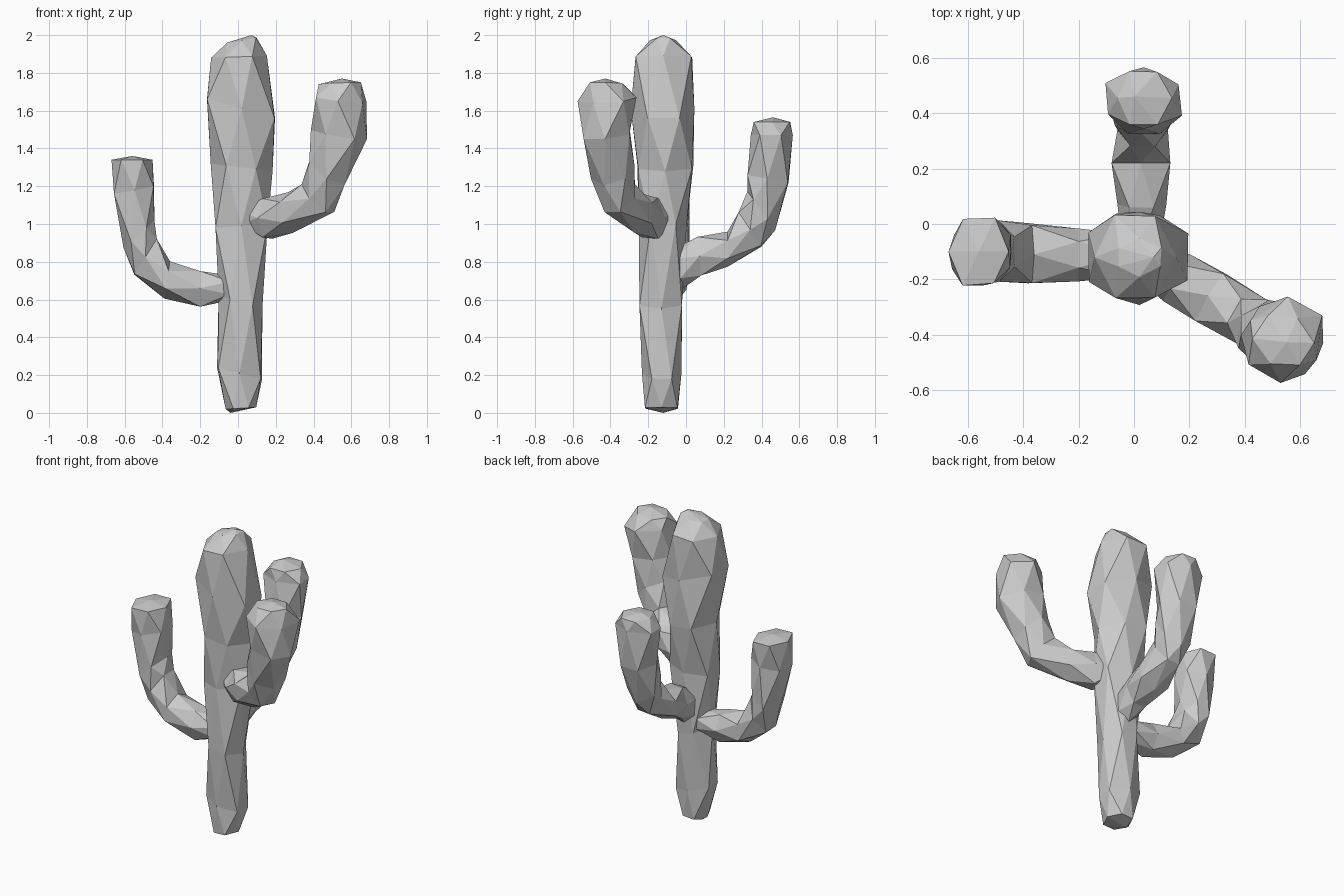
import bpy, bmesh, random
from math import cos, sin, pi
from mathutils import Vector

cube = bpy.data.objects.get("Cube")
if cube:
    bpy.data.objects.remove(cube)

random.seed(4)
SIDES = 6

grey = bpy.data.materials.new("plain_grey")
grey.use_nodes = True
grey.diffuse_color = (0.6, 0.6, 0.6, 1)
grey.node_tree.nodes["Principled BSDF"].inputs["Base Color"].default_value = (0.6, 0.6, 0.6, 1)


def faceted_limb(name, origin, direction, rings, tip, foot):
    """Loft twisted rings: (inner reach, z), (outer reach, z), half width, side shift."""
    along = Vector((*direction, 0)).normalized()
    side = Vector((-along.y, along.x, 0))
    base = Vector((*origin, 0))
    up = Vector((0, 0, 1))

    def place(reach, z, shift=0):
        return base + along * reach + up * z + side * shift

    bm = bmesh.new()
    loops = []
    for n, (inner, outer, width, shift) in enumerate(rings):
        a, b = place(*inner, shift), place(*outer, shift)
        centre, u, v = (a + b) / 2, (b - a) / 2, side * width
        turned = n % 2
        # widen the axis that has no corner on it
        if turned:
            u = u / cos(pi / SIDES)
        else:
            v = v / cos(pi / SIDES)
        loop = []
        for i in range(SIDES):
            t = 2 * pi * (i + turned / 2) / SIDES
            wobble = 1 + random.uniform(-0.07, 0.03)
            loop.append(bm.verts.new(centre + (u * cos(t) + v * sin(t)) * wobble))
        loops.append(loop)
    # triangle bands between neighbouring rings
    for n, (a, b) in enumerate(zip(loops, loops[1:])):
        for i in range(SIDES):
            j = (i + 1) % SIDES
            if n % 2:
                bm.faces.new((a[i], b[j], b[i]))
                bm.faces.new((a[i], a[j], b[j]))
            else:
                bm.faces.new((a[i], a[j], b[i]))
                bm.faces.new((a[j], b[j], b[i]))
    # end caps
    for loop, point in ((loops[0], foot), (loops[-1], tip)):
        apex = bm.verts.new(place(*point))
        for i in range(SIDES):
            bm.faces.new((loop[i], loop[(i + 1) % SIDES], apex))
    bmesh.ops.recalc_face_normals(bm, faces=bm.faces)
    mesh = bpy.data.meshes.new(name)
    bm.to_mesh(mesh)
    bm.free()
    mesh.materials.append(grey)
    obj = bpy.data.objects.new(name, mesh)
    bpy.context.collection.objects.link(obj)
    return obj


# Trunk, widening towards the top
faceted_limb("trunk", (0, -0.12), (1, 0), [
    ((-0.07, 0.02), (0.10, 0.03), 0.09, -0.01),
    ((-0.11, 0.24), (0.125, 0.18), 0.105, -0.01),
    ((-0.10, 0.62), (0.135, 0.55), 0.115, -0.01),
    ((-0.12, 0.98), (0.155, 1.00), 0.13, 0.0),
    ((-0.145, 1.32), (0.18, 1.28), 0.15, 0.01),
    ((-0.16, 1.66), (0.20, 1.56), 0.175, 0.0),
    ((-0.14, 1.88), (0.15, 1.89), 0.15, 0.0),
    ((-0.06, 1.96), (0.10, 1.985), 0.07, 0.0),
], (0.07, 2.0), (-0.04, 0.0))

# Arm reaching forward to the left
faceted_limb("left_arm", (0, -0.10), (0.86, -0.51), [
    ((0.05, 1.10), (0.06, 0.97), 0.07, 0),
    ((0.18, 1.14), (0.18, 0.925), 0.10, 0),
    ((0.31, 1.17), (0.34, 0.95), 0.10, 0),
    ((0.42, 1.21), (0.57, 1.06), 0.10, 0),
    ((0.45, 1.36), (0.66, 1.20), 0.105, 0),
    ((0.48, 1.50), (0.755, 1.45), 0.13, 0),
    ((0.49, 1.68), (0.77, 1.64), 0.145, 0),
    ((0.53, 1.74), (0.73, 1.75), 0.10, 0),
], (0.64, 1.77), (0.02, 1.03))

# Arm on the right
faceted_limb("right_arm", (0, -0.10), (-1, 0), [
    ((0.04, 0.73), (0.05, 0.59), 0.08, 0.01),
    ((0.20, 0.755), (0.20, 0.565), 0.10, 0.01),
    ((0.36, 0.805), (0.39, 0.605), 0.11, 0.01),
    ((0.43, 0.92), (0.55, 0.73), 0.11, 0.0),
    ((0.44, 1.02), (0.61, 0.87), 0.115, 0.0),
    ((0.44, 1.20), (0.655, 1.16), 0.125, 0.0),
    ((0.445, 1.34), (0.675, 1.34), 0.12, 0.0),
], (0.56, 1.36), (0, 0.66))

# Arm at the back
faceted_limb("back_arm", (0, 0), (0, 1), [
    ((-0.06, 0.87), (-0.02, 0.66), 0.07, -0.025),
    ((0.06, 0.93), (0.08, 0.73), 0.09, -0.025),
    ((0.22, 0.96), (0.22, 0.77), 0.105, -0.025),
    ((0.28, 1.06), (0.40, 0.88), 0.09, -0.03),
    ((0.32, 1.18), (0.47, 0.97), 0.10, -0.03),
    ((0.32, 1.26), (0.54, 1.22), 0.125, -0.035),
    ((0.335, 1.47), (0.565, 1.47), 0.135, -0.035),
    ((0.36, 1.54), (0.55, 1.54), 0.10, -0.035),
], (0.46, 1.565), (-0.08, 0.77))
